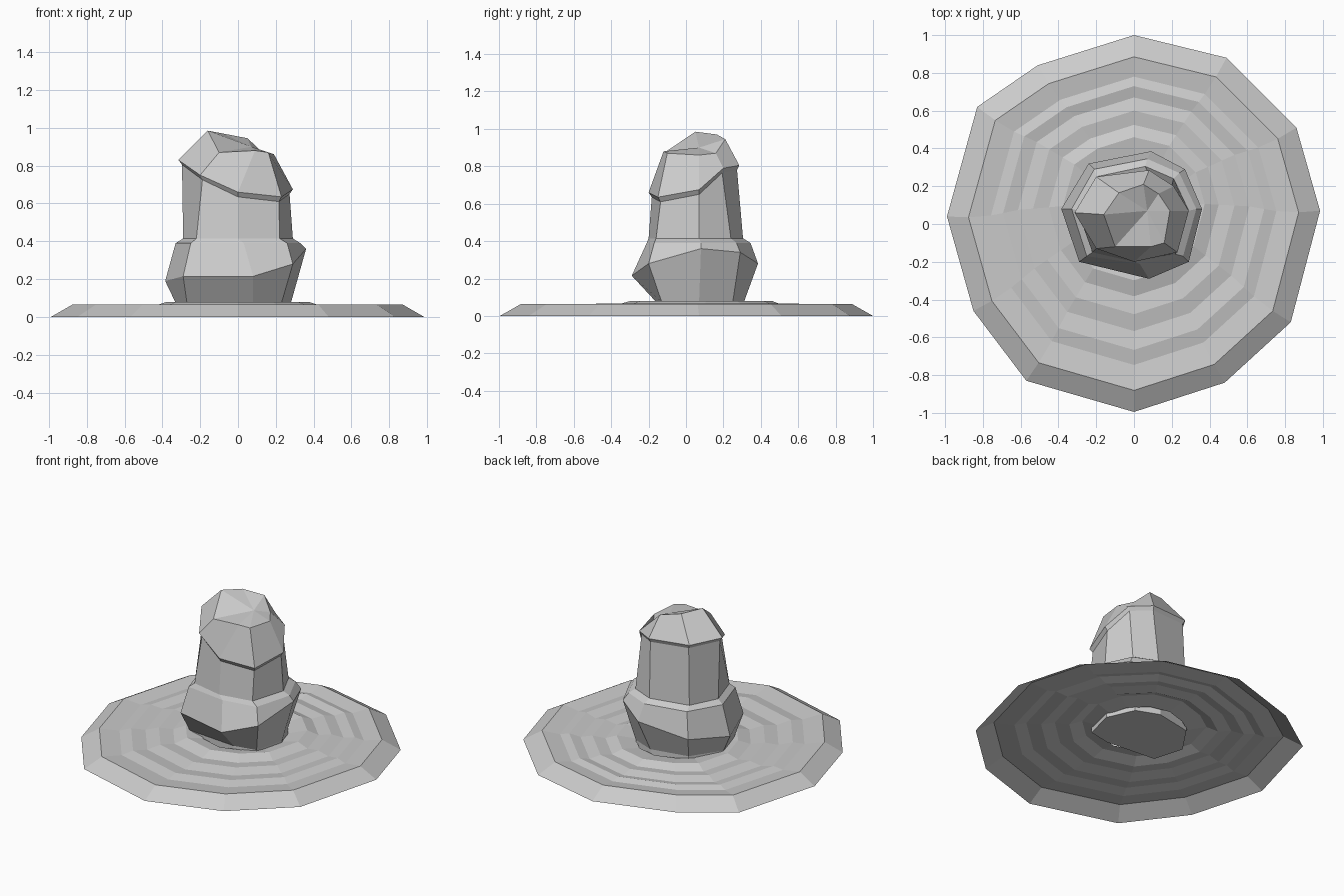
import bpy, bmesh

if "Cube" in bpy.data.objects:
    bpy.data.objects.remove(bpy.data.objects["Cube"])


def make_object(name, rings, cap_bottom=False, apex=None):
    """Bridge equal-sized rings into a faceted shell."""
    bm = bmesh.new()
    loops = [[bm.verts.new(p) for p in r] for r in rings]
    n = len(loops[0])
    for a, b in zip(loops, loops[1:]):
        for i in range(n):
            j = (i + 1) % n
            bm.faces.new((a[i], a[j], b[j], b[i]))
    if cap_bottom:
        bm.faces.new(loops[0])
    if apex:
        top = bm.verts.new(apex)
        for i in range(n):
            bm.faces.new((loops[-1][i], loops[-1][(i + 1) % n], top))
    bmesh.ops.recalc_face_normals(bm, faces=bm.faces)
    # keep the open sheet facing upward
    if not cap_bottom and sum(f.normal.z for f in bm.faces) < 0:
        bmesh.ops.reverse_faces(bm, faces=bm.faces)
    mesh = bpy.data.meshes.new(name)
    bm.to_mesh(mesh)
    bm.free()
    obj = bpy.data.objects.new(name, mesh)
    bpy.context.collection.objects.link(obj)
    return obj


def level(points, z):
    return [(x, y, z) for x, y in points]


# Rippled twelve-sided base sheet, open underneath
outline = [(0, 1), (.49, .88), (.86, .51), (.985, .07), (.83, -.52), (.48, -.84),
           (0, -.995), (-.57, -.83), (-.85, -.46), (-.99, .04), (-.83, .62), (-.51, .84)]
# scale, y offset, height
ripples = [(1, 0, 0), (.885, 0, .065), (.765, .015, .05), (.70, .03, .064),
           (.62, .05, .05), (.54, .06, .066), (.455, .07, .055), (.38, .08, .08),
           (.27, .07, .06)]
make_object("rippled_base",
            [[(x * s, y * s + oy, z) for x, y in outline] for s, oy, z in ripples])

# Eight-sided rock column: foot, bulge, neck, slanted cap rim, broken crown
foot = [(.05, .31), (.20, .25), (.28, .07), (.23, -.13),
        (.08, -.16), (-.27, -.13), (-.33, .07), (-.20, .26)]
bulge = [(.09, .385, .28), (.27, .29, .34), (.36, .08, .36), (.29, -.20, .28),
         (.08, -.29, .215), (-.29, -.20, .215), (-.385, .08, .19), (-.24, .32, .22)]
shoulder = [(.07, .345), (.24, .27), (.33, .08), (.26, -.17),
            (.03, -.21), (-.25, -.17), (-.33, .08), (-.21, .29)]
neck = [(.06, .305), (.21, .24), (.29, .07), (.22, -.16),
        (0, -.20), (-.22, -.15), (-.29, .07), (-.20, .25)]
rim = [(.08, .285, .805), (.21, .20, .79), (.29, .07, .675), (.23, -.15, .635),
       (0, -.20, .66), (-.20, -.13, .75), (-.315, .06, .83), (-.20, .25, .82)]
crown = [(.05, .21, .945), (.13, .16, .87), (.19, .07, .86), (.16, -.10, .87),
         (.09, -.12, .88), (-.10, -.12, .87), (-.16, .05, .985), (-.08, .165, .97)]
collar = [(x * .94, y * .94 + .005, z - .025) for x, y, z in rim]

make_object("rock_column",
            [level(foot, .035), level(foot, .075), bulge, level(shoulder, .39),
             level(neck, .415), collar, rim, crown],
            cap_bottom=True, apex=(.07, .07, .90))
